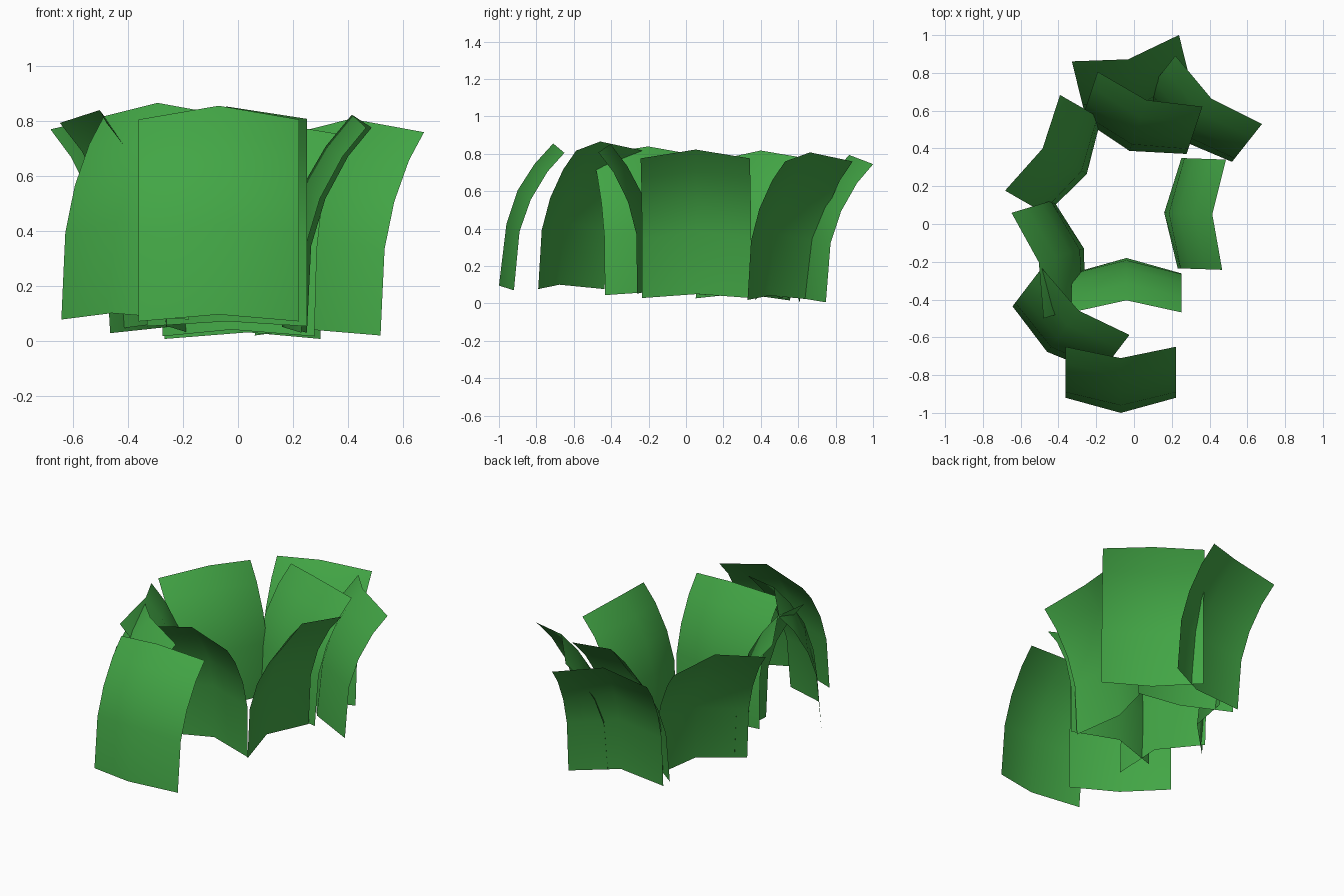
import bpy, bmesh, math

if "Cube" in bpy.data.objects:
    bpy.data.objects.remove(bpy.data.objects["Cube"])

green = bpy.data.materials.new("leaf green")
green.diffuse_color = (0.055, 0.38, 0.06, 1)
green.use_nodes = True
green.node_tree.nodes["Principled BSDF"].inputs["Base Color"].default_value = green.diffuse_color

# Leaf profile as (outward, up): ridge along the middle, and the two side edges
RIDGE = [(0, 0), (0.04, 0.33), (0.10, 0.51), (0.19, 0.65), (0.29, 0.76)]
EDGE = [(0.08, -0.025), (0.11, 0.29), (0.17, 0.46), (0.26, 0.61), (0.35, 0.71)]
HALF_WIDTH = 0.292


def leaf(name, base, lean, reach):
    """Creased leaf sheet: base of ridge, direction it bends to, reach of the tip."""
    length = math.hypot(*lean)
    lx, ly = lean[0] / length, lean[1] / length
    tilt = (reach - 0.29) / 0.76
    c, s = math.cos(tilt), math.sin(tilt)
    bm = bmesh.new()
    rows = []
    for ridge, edge in zip(RIDGE, EDGE):
        row = []
        for side, (d, h) in ((-1, edge), (0, ridge), (1, edge)):
            out, up = d * c + h * s, h * c - d * s
            w = side * HALF_WIDTH
            row.append(bm.verts.new((base[0] + lx * out + ly * w,
                                     base[1] + ly * out - lx * w,
                                     base[2] + up)))
        rows.append(row)
    for a, b in zip(rows, rows[1:]):
        for i in range(2):
            bm.faces.new((a[i], a[i + 1], b[i + 1], b[i])).smooth = True
    mesh = bpy.data.meshes.new(name)
    bm.to_mesh(mesh)
    bm.free()
    mesh.materials.append(green)
    obj = bpy.data.objects.new(name, mesh)
    bpy.context.collection.objects.link(obj)


# Ring of leaves: ridge base, lean direction, reach
LEAVES = {
    "front_leaf": ((-0.07, -1.0, 0.095), (0, 1), 0.29),
    "right_leaf": ((0.16, 0.06, 0.05), (1, -0.034), 0.255),
    "inner_front_leaf": ((-0.04, -0.18, 0.07), (0, -1), 0.225),
    "left_leaf": ((-0.265, -0.13, 0.065), (-0.957, -0.29), 0.25),
    "front_left_leaf": ((-0.46, -0.677, 0.10), (0.607, 0.795), 0.275),
    "back_left_leaf": ((-0.25, 0.265, 0.05), (-0.867, 0.498), 0.27),
    "back_leaf": ((0.036, 0.60, 0.03), (-0.239, 0.971), 0.28),
    "inner_back_leaf": ((-0.024, 0.387, 0.04), (0.316, 0.949), 0.284),
    "back_right_leaf": ((0.24, 0.447, 0.042), (0.62, 0.784), 0.275),
}
for leaf_name, spec in LEAVES.items():
    leaf(leaf_name, *spec)
